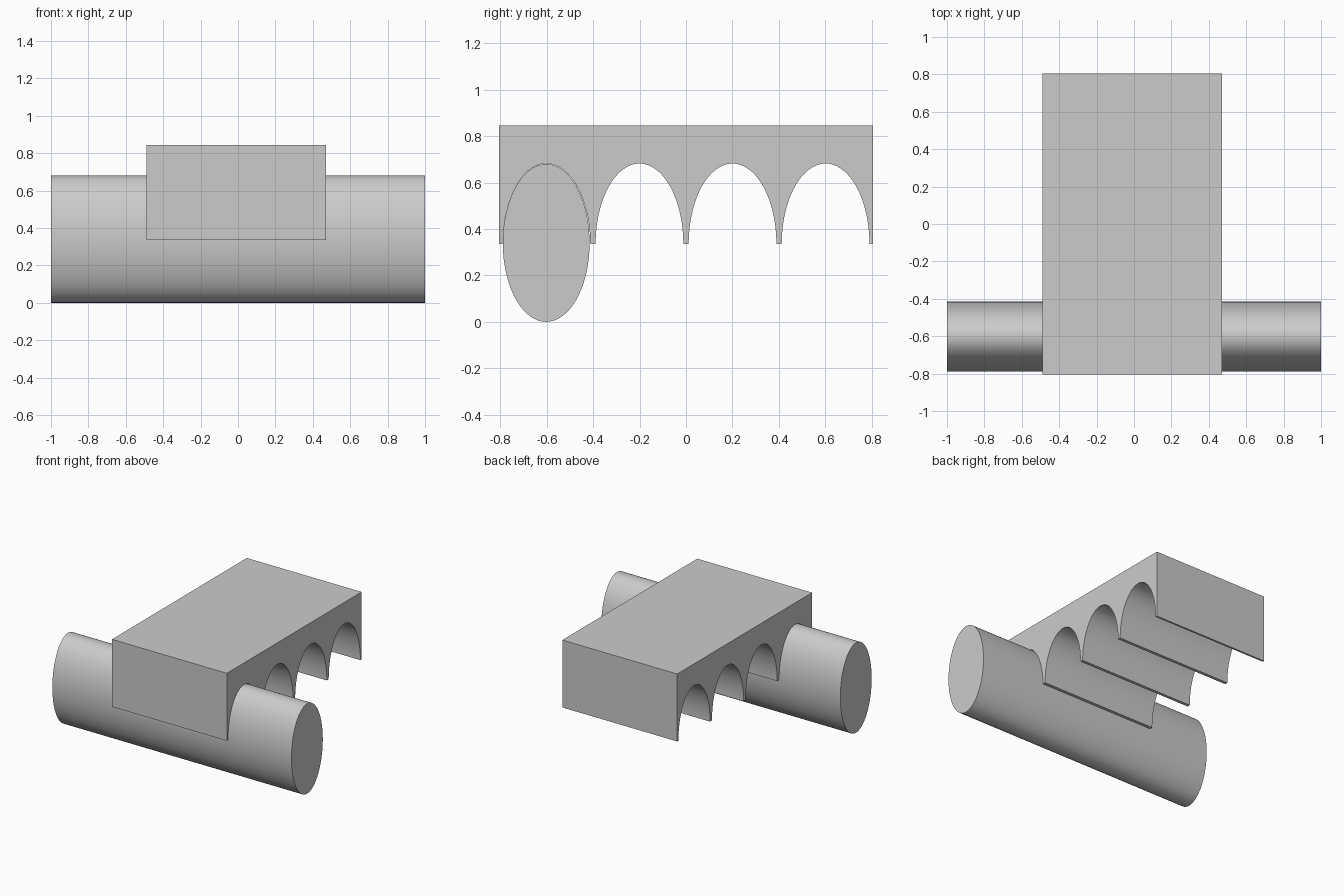
import bpy, bmesh
from math import cos, sin, pi, radians

if "Cube" in bpy.data.objects:
    bpy.data.objects.remove(bpy.data.objects["Cube"])

X0, X1 = -0.49, 0.47           # rack extent along x
HALF_Y, Z0, Z1 = 0.805, 0.335, 0.845
PITCH, RY, RZ = 0.401, 0.189, 0.343
SEG = 48


def extrude_profile(name, pts, x0, x1):
    """Closed (y, z) profile swept along x."""
    bm = bmesh.new()
    face = bm.faces.new([bm.verts.new((x0, y, z)) for y, z in pts])
    res = bmesh.ops.extrude_face_region(bm, geom=[face])
    verts = [g for g in res["geom"] if isinstance(g, bmesh.types.BMVert)]
    bmesh.ops.translate(bm, verts=verts, vec=(x1 - x0, 0, 0))
    bmesh.ops.recalc_face_normals(bm, faces=bm.faces[:])
    mesh = bpy.data.meshes.new(name)
    bm.to_mesh(mesh)
    bm.free()
    obj = bpy.data.objects.new(name, mesh)
    bpy.context.collection.objects.link(obj)
    bpy.ops.object.select_all(action="DESELECT")
    obj.select_set(True)
    bpy.context.view_layer.objects.active = obj
    bpy.ops.object.shade_smooth_by_angle(angle=radians(30))
    return obj


# Block with four elliptical arches along its underside
profile = [(HALF_Y, Z0), (HALF_Y, Z1), (-HALF_Y, Z1), (-HALF_Y, Z0)]
for i in range(4):
    cy = (i - 1.5) * PITCH
    for k in range(SEG + 1):
        a = pi - pi * k / SEG
        profile.append((cy + RY * cos(a), Z0 + 0.001 * sin(a) + (RZ + 0.003) * sin(a)))
extrude_profile("arched_block", profile, X0, X1)

# Oval roller lying in the front arch
oval = [(-1.5 * PITCH - 0.001 + 0.187 * cos(2 * pi * k / 96), 0.34 + 0.34 * sin(2 * pi * k / 96))
        for k in range(96)]
extrude_profile("oval_roller", oval, -1.0, 1.0)
